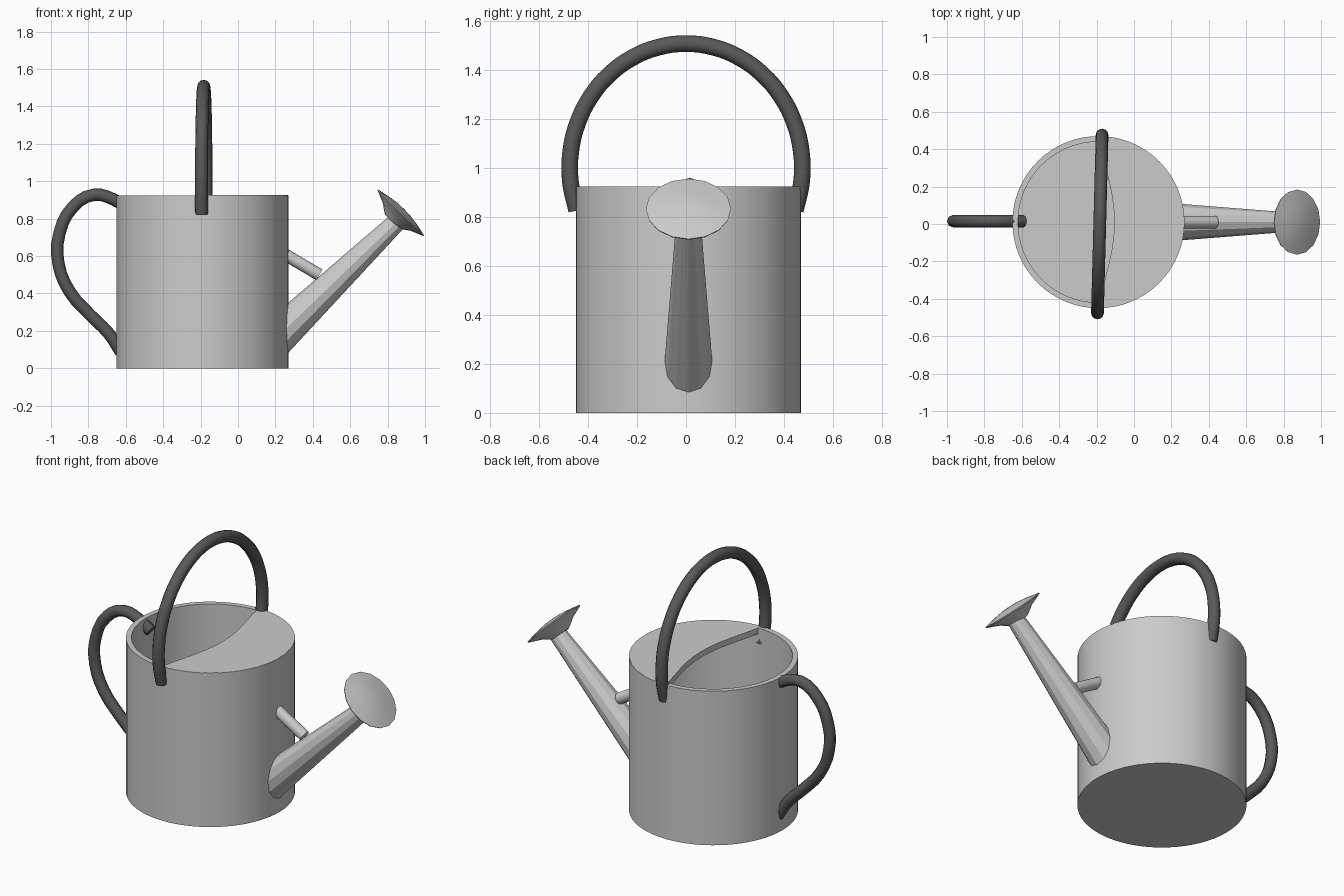
import bpy, bmesh, math
from mathutils import Vector, Matrix

if "Cube" in bpy.data.objects:
    bpy.data.objects.remove(bpy.data.objects["Cube"])

CX, CY, R, H = -0.19, 0.01, 0.46, 0.925

dark = bpy.data.materials.new("dark_grip")
dark.diffuse_color = (0.1, 0.1, 0.1, 1)
dark.use_nodes = True
dark.node_tree.nodes["Principled BSDF"].inputs["Base Color"].default_value = dark.diffuse_color


def finish(name, bm, angle=35):
    bmesh.ops.remove_doubles(bm, verts=bm.verts, dist=1e-5)
    bmesh.ops.recalc_face_normals(bm, faces=bm.faces)
    me = bpy.data.meshes.new(name)
    bm.to_mesh(me)
    bm.free()
    ob = bpy.data.objects.new(name, me)
    bpy.context.collection.objects.link(ob)
    smooth(ob, angle)
    return ob


def smooth(ob, angle):
    bpy.ops.object.select_all(action='DESELECT')
    ob.select_set(True)
    bpy.context.view_layer.objects.active = ob
    bpy.ops.object.shade_smooth_by_angle(angle=math.radians(angle))


def skin(bm, rings):
    for a, b in zip(rings, rings[1:]):
        n = len(a)
        for i in range(n):
            j = (i + 1) % n
            bm.faces.new((a[i], a[j], b[j], b[i]))


def lathe(name, profile, n, matrix, angle=35):
    """Revolve (radius, height) points around local z."""
    bm = bmesh.new()
    rings = [[bm.verts.new((r * math.cos(2 * math.pi * i / n),
                            r * math.sin(2 * math.pi * i / n), z)) for i in range(n)]
             for r, z in profile]
    skin(bm, rings)
    bm.transform(matrix)
    return finish(name, bm, angle)


def tube(name, points, radius, sides_res, steps):
    cu = bpy.data.curves.new(name, 'CURVE')
    cu.dimensions = '3D'
    cu.bevel_depth = radius
    cu.bevel_resolution = sides_res
    cu.resolution_u = steps
    cu.use_fill_caps = True
    sp = cu.splines.new('BEZIER')
    sp.bezier_points.add(len(points) - 1)
    for bp, p in zip(sp.bezier_points, points):
        bp.co = p
        bp.handle_left_type = bp.handle_right_type = 'AUTO'
    ob = bpy.data.objects.new(name, cu)
    bpy.context.collection.objects.link(ob)
    bpy.ops.object.select_all(action='DESELECT')
    ob.select_set(True)
    bpy.context.view_layer.objects.active = ob
    bpy.ops.object.convert(target='MESH')
    ob = bpy.context.view_layer.objects.active
    ob.data.materials.clear()
    ob.data.materials.append(dark)
    smooth(ob, 50)
    return ob


# Hollow body
lathe("body", [(0, 0), (R, 0), (R, H), (0.43, H), (0.43, 0.03), (0, 0.03)], 64,
      Matrix.Translation((CX, CY, 0)))

# Half lid, its free edge curved towards the spout
bm = bmesh.new()
rl = R - 0.002
outline = [(rl * math.cos(a), rl * math.sin(a))
           for a in (math.pi * (i / 32 - 0.5) for i in range(33))]
for i in range(1, 12):
    y = rl * (1 - 2 * i / 12)
    outline.append((0.085 * math.cos(math.pi / 2 * y / rl) ** 1.3, y))
face = bm.faces.new([bm.verts.new((CX + x, CY + y, H - 0.035)) for x, y in outline])
ext = bmesh.ops.extrude_face_region(bm, geom=[face])
bmesh.ops.translate(bm, vec=(0, 0, 0.0355),
                    verts=[v for v in ext["geom"] if isinstance(v, bmesh.types.BMVert)])
finish("lid", bm)

# Spout: tapered pipe whose base is trimmed to the body wall
foot, tip = Vector((0.27, CY, 0.225)), Vector((0.852, CY, 0.785))
axis = (tip - foot).normalized()
side, up = Vector((0, 1, 0)), axis.cross(Vector((0, 1, 0)))
bm = bmesh.new()
base, end = [], []
for i in range(12):
    a = 2 * math.pi * i / 12
    d = side * math.cos(a) + up * math.sin(a)
    p, q = foot + d * 0.096, tip + d * 0.05
    wall_x = CX + math.sqrt((R - 0.012) ** 2 - (p.y - CY) ** 2)
    base.append(bm.verts.new(p + (q - p) * ((wall_x - p.x) / (q.x - p.x))))
    end.append(bm.verts.new(q))
skin(bm, [base, end])
finish("spout", bm, 20)

# Sprinkler rose: flared cup with a slightly domed face
aim = Vector((1, 0, 1)).to_track_quat('Z', 'Y').to_matrix().to_4x4()
lathe("rose", [(0, -0.068), (0.052, -0.068), (0.072, -0.055), (0.105, -0.032), (0.172, -0.004),
               (0.174, 0.002), (0.10, 0.017), (0.05, 0.024), (0, 0.026)], 16,
      Matrix.Translation((0.871, CY, 0.832)) @ aim, 20)

# Strut between body and spout
a, b = Vector((0.24, CY, 0.615)), Vector((0.435, CY, 0.50))
rot = (b - a).to_track_quat('Z', 'Y').to_matrix().to_4x4()
L = (b - a).length
lathe("spout_strut", [(0, 0), (0.033, 0), (0.033, L), (0, L)], 12,
      Matrix.Translation(a) @ rot, 50)

# Carrying hoop, turned a little around z
hoop = []
for i in range(17):
    t = math.radians(-20 + 220 * i / 16)
    y = 0.475 * math.cos(t)
    hoop.append((-0.183 + 0.026 * y, y, 1.0 + 0.508 * math.sin(t)))
tube("hoop_handle", hoop, 0.034, 4, 4)

# Rear handle, upper end poking through the wall
path = [(-0.59, 0.855), (-0.67, 0.905), (-0.77, 0.928), (-0.88, 0.865), (-0.955, 0.72),
        (-0.96, 0.56), (-0.90, 0.41), (-0.79, 0.285), (-0.69, 0.185), (-0.625, 0.085)]
tube("rear_handle", [(x, 0.015, z) for x, z in path], 0.033, 2, 3)
